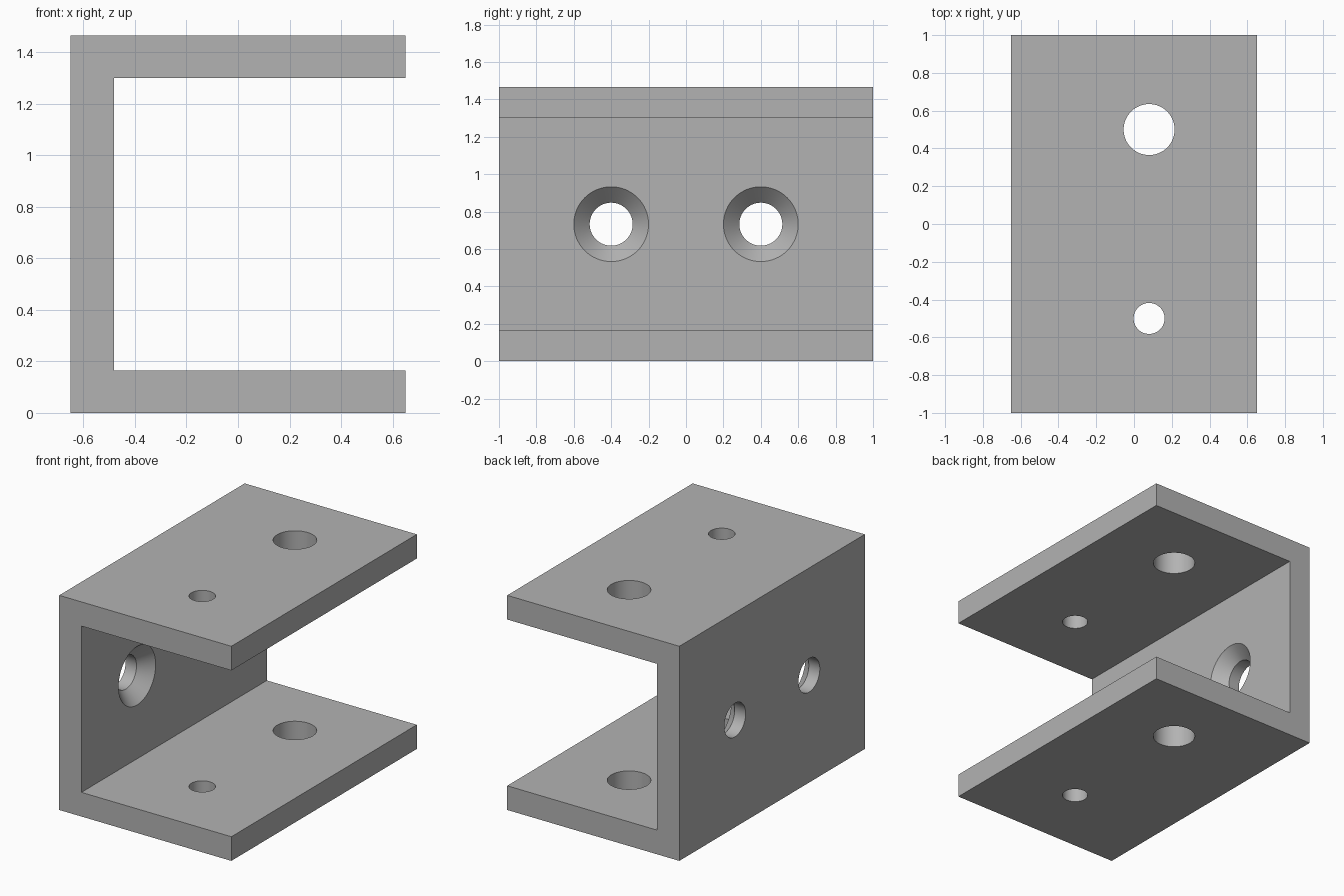
import bpy
import bmesh
from math import cos, sin, tau, radians
from mathutils import Matrix, Vector

if "Cube" in bpy.data.objects:
    bpy.data.objects.remove(bpy.data.objects["Cube"])

HALF_W, HALF_L, HEIGHT, WALL = 0.65, 1.0, 1.465, 0.165
SIDES = 64

metal = bpy.data.materials.new("plain grey")
metal.use_nodes = True
GREY = (0.45, 0.45, 0.45, 1)
metal.diffuse_color = GREY
metal.node_tree.nodes["Principled BSDF"].inputs["Base Color"].default_value = GREY


def add_object(name, bm):
    bmesh.ops.recalc_face_normals(bm, faces=bm.faces)
    mesh = bpy.data.meshes.new(name)
    bm.to_mesh(mesh)
    bm.free()
    mesh.materials.append(metal)
    obj = bpy.data.objects.new(name, mesh)
    bpy.context.collection.objects.link(obj)
    return obj


def lathe_cutter(name, profile, matrix):
    """Closed solid of revolution about local z from (radius, height) pairs."""
    bm = bmesh.new()
    rings = [[bm.verts.new((r * cos(tau * i / SIDES), r * sin(tau * i / SIDES), h))
              for i in range(SIDES)] for r, h in profile]
    for low, high in zip(rings, rings[1:]):
        for i in range(SIDES):
            j = (i + 1) % SIDES
            bm.faces.new((low[i], low[j], high[j], high[i]))
    bm.faces.new(rings[0])
    bm.faces.new(rings[-1])
    bm.transform(matrix)
    cutter = add_object(name, bm)
    cutter.hide_render = True
    return cutter


# C-shaped channel: section extruded along y
inner_x = WALL - HALF_W + 0.003
section = [(-HALF_W, 0), (HALF_W, 0), (HALF_W, WALL), (inner_x, WALL),
           (inner_x, HEIGHT - WALL), (HALF_W, HEIGHT - WALL),
           (HALF_W, HEIGHT), (-HALF_W, HEIGHT)]
bm = bmesh.new()
face = bm.faces.new([bm.verts.new((x, -HALF_L, z)) for x, z in section])
grown = bmesh.ops.extrude_face_region(bm, geom=[face])["geom"]
bmesh.ops.translate(bm, vec=Vector((0, 2 * HALF_L, 0)),
                    verts=[v for v in grown if isinstance(v, bmesh.types.BMVert)])
channel = add_object("channel_bracket", bm)

# Straight holes through both flanges
cutters = []
for name, y, radius in (("large_hole", 0.5, 0.135), ("small_hole", -0.5, 0.082)):
    cutters.append(lathe_cutter(name, [(radius, -0.1), (radius, HEIGHT + 0.1)],
                                Matrix.Translation((0.08, y, 0))))

# Countersunk holes through the web, wide on the inside
bore, sink = 0.115, 0.2
depth = sink - bore
countersink = [(bore, -0.3), (bore, -depth), (sink, 0), (sink + 0.04, 0.04)]
for name, y in (("front_countersink", -0.4), ("rear_countersink", 0.4)):
    place = Matrix.Translation((inner_x, y, HEIGHT / 2)) @ Matrix.Rotation(radians(90), 4, "Y")
    cutters.append(lathe_cutter(name, countersink, place))

bpy.context.view_layer.objects.active = channel
channel.select_set(True)
for cutter in cutters:
    mod = channel.modifiers.new(cutter.name, "BOOLEAN")
    mod.operation = "DIFFERENCE"
    mod.solver = "EXACT"
    mod.object = cutter
    bpy.ops.object.modifier_apply(modifier=mod.name)
    bpy.data.objects.remove(cutter)

bpy.ops.object.shade_smooth_by_angle(angle=radians(30))
